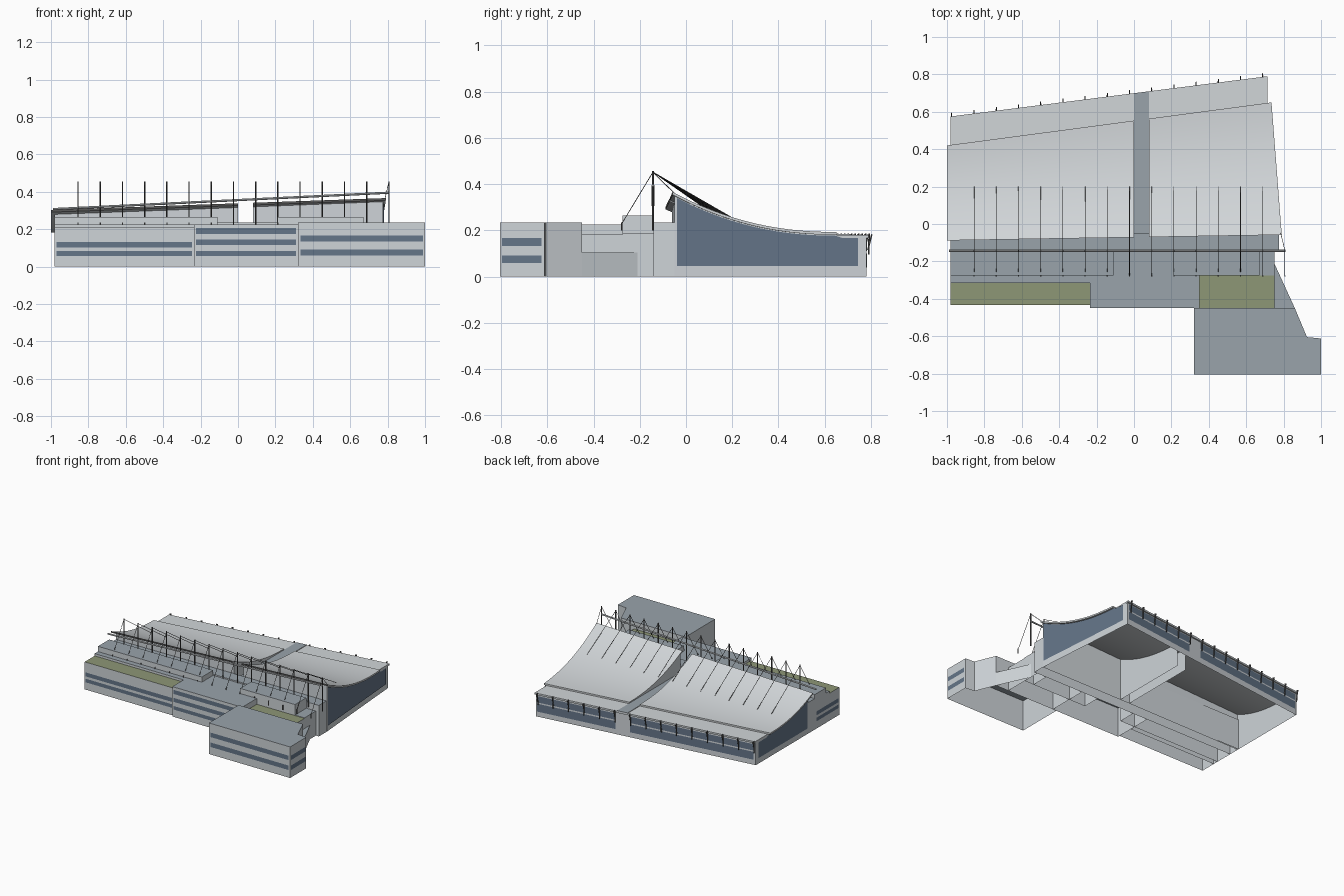
import bpy, bmesh
from mathutils import Vector

cube = bpy.data.objects.get("Cube")
if cube:
    bpy.data.objects.remove(cube)


def material(name, r, g, b):
    m = bpy.data.materials.new(name)
    m.use_nodes = True
    m.diffuse_color = (r, g, b, 1)
    m.node_tree.nodes["Principled BSDF"].inputs["Base Color"].default_value = (r, g, b, 1)
    return m


WALL = material("wall grey", 0.62, 0.66, 0.69)
METAL = material("pale roof metal", 0.64, 0.67, 0.69)
DECK = material("slate roof", 0.32, 0.37, 0.41)
GLASS = material("blue glass", 0.13, 0.18, 0.25)
GRASS = material("green roof", 0.27, 0.31, 0.18)
STEEL = material("dark steel", 0.10, 0.10, 0.10)


def finish(name, bm, mats, fix=False):
    if fix:
        bmesh.ops.recalc_face_normals(bm, faces=bm.faces)
    me = bpy.data.meshes.new(name)
    bm.to_mesh(me)
    bm.free()
    for m in mats:
        me.materials.append(m)
    ob = bpy.data.objects.new(name, me)
    bpy.context.collection.objects.link(ob)
    return ob


def prism(name, pts, z0, z1, top=DECK, side=WALL, closed=False):
    """Counter-clockwise outline raised from z0 to z1, open below unless closed."""
    bm = bmesh.new()
    low = [bm.verts.new((x, y, z0)) for x, y in pts]
    high = [bm.verts.new((x, y, z1)) for x, y in pts]
    n = len(pts)
    for i in range(n):
        j = (i + 1) % n
        bm.faces.new((low[i], low[j], high[j], high[i]))
    bm.faces.new(high).material_index = 1
    if closed:
        bm.faces.new(low[::-1])
    return finish(name, bm, [side, top])


def block(name, x0, x1, y0, y1, z1, top=DECK):
    return prism(name, [(x0, y0), (x1, y0), (x1, y1), (x0, y1)], 0, z1, top)


def curtain(name, pts, z0, top, mat):
    """Upright sheet over a ground path; top is a height or a function of x, y."""
    bm = bmesh.new()
    rows = []
    for x, y in pts:
        z = top(x, y) if callable(top) else top
        rows.append((bm.verts.new((x, y, z0)), bm.verts.new((x, y, z))))
    for a, b in zip(rows, rows[1:]):
        bm.faces.new((a[0], b[0], b[1], a[1]))
    return finish(name, bm, [mat])


def rods(name, segments, radius, mat=STEEL, sides=6):
    """Straight bars joined into one object."""
    bm = bmesh.new()
    for a, b in segments:
        a, b = Vector(a), Vector(b)
        turn = (b - a).to_track_quat('Z', 'Y').to_matrix().to_4x4()
        turn.translation = (a + b) / 2
        bmesh.ops.create_cone(bm, cap_ends=True, segments=sides, radius1=radius,
                              radius2=radius, depth=(b - a).length, matrix=turn)
    return finish(name, bm, [mat])


def lerp(a, b, t):
    return a + (b - a) * t


# Hall geometry: roof edges as functions of x
def front_y(x):
    return lerp(-0.088, -0.058, (x + 1) / 1.79)


def seam_y(x):
    return lerp(0.42, 0.65, (x + 1) / 1.735)


def rear_y(x):
    return lerp(0.575, 0.79, (x + 0.98) / 1.695)


def roof_z(x, y):
    t = min(max((y - front_y(x)) / (seam_y(x) - front_y(x)), 0), 1)
    return 0.193 + (lerp(0.303, 0.366, (x + 1) / 1.79) - 0.193) * (1 - t) ** 2.2


def under_roof(x, y):
    return 0.172 if y > seam_y(x) else roof_z(x, y) - 0.01


STEPS = 24


def roof_half(name, left, right):
    """Curved slab between two edges, each given as (x at front, x at back)."""
    bm = bmesh.new()
    rings = []
    for xa, xb in (left, right):
        top = []
        for i in range(STEPS + 1):
            x = lerp(xa, xb, i / STEPS)
            y = lerp(front_y(x), seam_y(x), i / STEPS)
            top.append(Vector((x, y, roof_z(x, y))))
        under = [p - Vector((0, 0, 0.012)) for p in reversed(top)]
        rings.append([bm.verts.new(p) for p in top + under])
    a, b = rings
    n = len(a)
    for i in range(n):
        j = (i + 1) % n
        f = bm.faces.new((a[i], b[i], b[j], a[j]))
        f.material_index = 1 if i == n - 1 else 0  # dark front fascia
    for ring in rings:
        for i in range(STEPS):
            bm.faces.new((ring[i], ring[i + 1], ring[n - 2 - i], ring[n - 1 - i]))
    ob = finish(name, bm, [METAL, STEEL], fix=True)
    bpy.ops.object.select_all(action='DESELECT')
    ob.select_set(True)
    bpy.context.view_layer.objects.active = ob
    bpy.ops.object.shade_smooth_by_angle()


roof_half("right_curved_roof", (-1, -1), (0, 0))
roof_half("left_curved_roof", (0.08, 0.08), (0.79, 0.735))

# Flat rear strip and the sunken walkway between the two roofs
strip = [(-0.98, seam_y(-0.98) - 0.02), (0.715, seam_y(0.715) - 0.02),
         (0.715, rear_y(0.715)), (-0.98, rear_y(-0.98))]
prism("rear_roof_strip", strip, 0.168, 0.181, METAL, WALL, closed=True)
prism("walkway_roof", [(0, -0.05), (0.08, -0.05), (0.08, rear_y(0.08)), (0, rear_y(0))],
      0.17, 0.185, DECK, WALL, closed=True)


# Hall walls
def end_path(xa, xb, y0, y1):
    return [(lerp(xa, xb, i / STEPS), lerp(y0, y1, i / STEPS)) for i in range(STEPS + 1)]


curtain("left_end_wall", end_path(0.775, 0.712, -0.05, 0.78), 0, under_roof, WALL)
curtain("left_end_glass", end_path(0.78, 0.72, -0.038, 0.743), 0.045,
        lambda x, y: min(under_roof(x, y) - 0.006, 0.34), GLASS)
curtain("right_end_wall", end_path(-0.98, -0.98, 0.57, -0.06), 0, under_roof, WALL)
curtain("right_end_glass", end_path(-0.985, -0.985, 0.54, -0.045), 0.045,
        lambda x, y: under_roof(x, y) - 0.008, GLASS)
for x, side in ((0, "right"), (0.08, "left")):
    curtain(side + "_walkway_wall", end_path(x, x, -0.05, seam_y(x)), 0, under_roof, WALL)
curtain("right_front_wall", [(-0.98, -0.06), (0, -0.05)], 0, under_roof, WALL)
curtain("left_front_wall", [(0.08, -0.05), (0.775, -0.045)], 0, under_roof, WALL)
curtain("rear_wall", [(0.712, rear_y(0.712) - 0.01), (-0.98, rear_y(-0.98) - 0.01)],
        0, 0.17, WALL)

# Rear glazing in two bands, broken at the walkway
for side, xa, xb in (("left", 0.70, 0.095), ("right", -0.015, -0.965)):
    for level, z0, z1 in (("lower", 0.04, 0.10), ("upper", 0.11, 0.158)):
        curtain(f"{side}_{level}_rear_glass",
                [(x, rear_y(x) - 0.005) for x in (xa, xb)], z0, z1, GLASS)

# Front building: terraces and office blocks
block("front_deck", -0.98, 0.775, -0.14, -0.05, 0.235)
block("right_office", -0.98, -0.235, -0.434, -0.315, 0.208, GRASS)
block("right_terrace", -0.98, -0.235, -0.315, -0.14, 0.225)
block("right_upper_storey", -0.98, -0.11, -0.275, -0.14, 0.265)
block("middle_office", -0.235, 0.35, -0.45, -0.14, 0.226)
block("left_terrace", 0.35, 0.75, -0.45, -0.14, 0.182, GRASS)
block("left_terrace_deck", 0.35, 0.75, -0.275, -0.14, 0.186)
block("left_upper_storey", 0.21, 0.67, -0.275, -0.14, 0.265)
prism("left_office", [(0.32, -0.805), (1, -0.805), (1, -0.612), (0.925, -0.605),
                      (0.86, -0.45), (0.32, -0.45)], 0, 0.235)
prism("low_link", [(0.75, -0.45), (0.86, -0.45), (0.75, -0.21)], 0, 0.105)


# Ribbon windows
def ribbons(name, a, b, bands):
    for i, (z0, z1) in enumerate(bands):
        curtain(f"{name}_{i + 1}", [a, b], z0, z1, GLASS)


two_low = [(0.057, 0.084), (0.102, 0.132)]
two_high = [(0.058, 0.092), (0.133, 0.167)]
three = [(0.057, 0.084), (0.115, 0.145), (0.175, 0.206)]
ribbons("right_office_window", (-0.97, -0.437), (-0.245, -0.437), two_low)
ribbons("right_office_side_window", (-0.983, -0.16), (-0.983, -0.42), two_low)
ribbons("middle_office_window", (-0.225, -0.453), (0.31, -0.453), three)
ribbons("left_office_window", (0.335, -0.807), (0.99, -0.807), two_high)
ribbons("left_office_side_window", (1.002, -0.795), (1.002, -0.625), two_high)

# Masts with stays to the terrace and cables to the roof
mast_x = [-0.855 + 0.1187 * i for i in range(15)]
MAST_Y, TOP = -0.143, 0.452
rods("masts", [((x, MAST_Y, 0.2), (x, MAST_Y, TOP + 0.004)) for x in mast_x], 0.004)
rods("back_stays", [((x, MAST_Y, TOP), (x, -0.28, 0.225)) for x in mast_x], 0.0016)
rods("stay_feet", [((x, -0.278, 0.2), (x, -0.278, 0.235)) for x in mast_x], 0.0035)
rods("roof_cables", [((x, MAST_Y, TOP), (x, 0.2, roof_z(x, 0.2))) for x in mast_x[:-1]]
     + [((mast_x[-1], MAST_Y, TOP), (0.785, -0.05, 0.36))], 0.0016)

# Sloping rail along the masts
rods("mast_rail", [((-0.99, MAST_Y, 0.307), (0.81, MAST_Y, 0.395))], 0.006, METAL, 8)

# Rear posts with raking braces
rear_x = [-0.975] + mast_x[:-1]
rods("rear_posts", [((x, rear_y(x) + 0.003, 0.095), (x, rear_y(x) + 0.006, 0.187))
                    for x in rear_x], 0.0035)
rods("rear_braces", [((x, rear_y(x), 0.115), (x, rear_y(x) + 0.017, 0.183))
                     for x in rear_x], 0.003)
